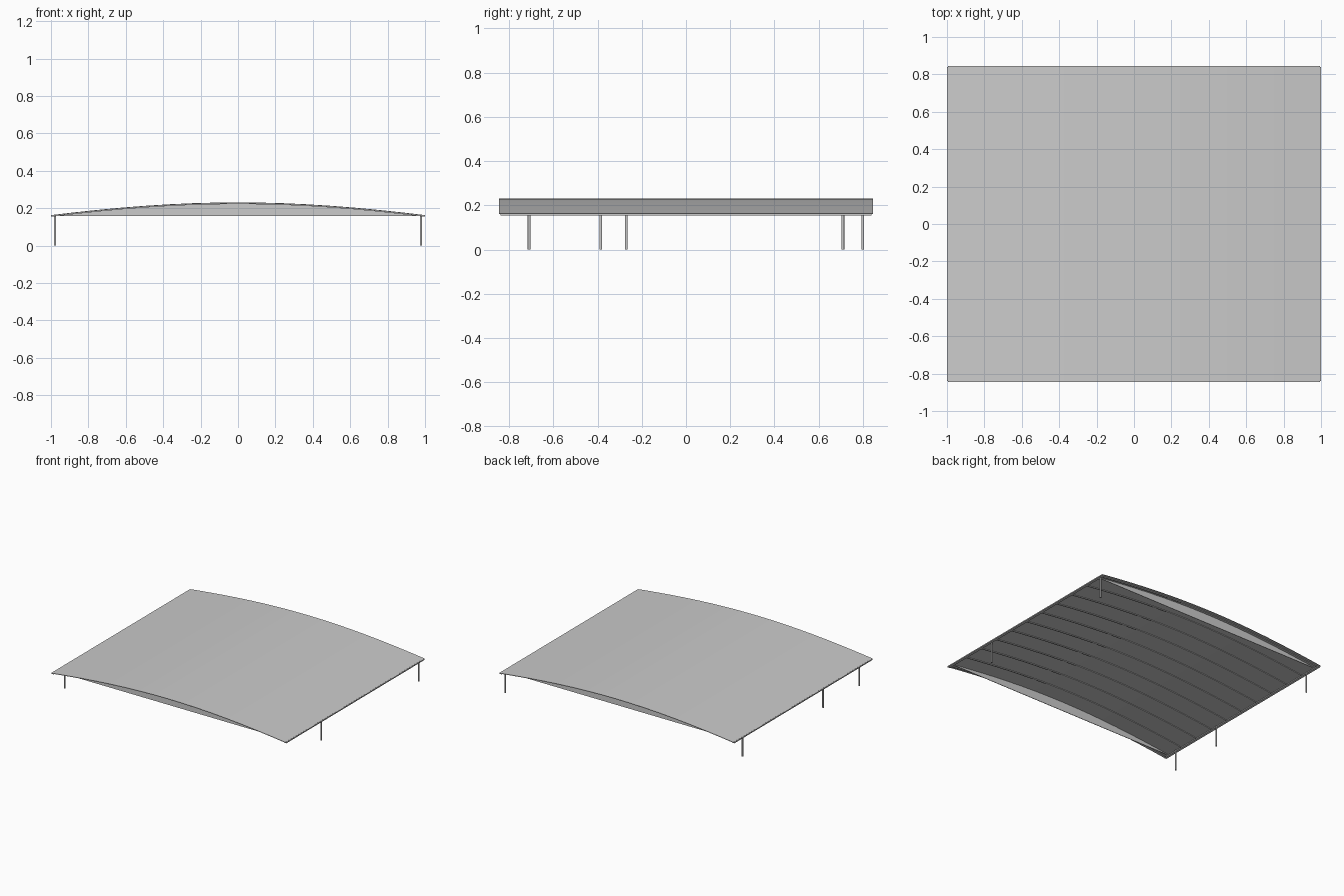
import bpy, math

if "Cube" in bpy.data.objects:
    bpy.data.objects.remove(bpy.data.objects["Cube"])

HALF_Y = 0.845
EAVE, RISE = 0.163, 0.068
SEGS = 16


def arch(x):
    """Height of the roof's upper surface at x."""
    return EAVE + RISE * (0.5 * (1 - x * x) + 0.5 * math.cos(math.pi * x / 2))


def extrude_profile(name, profile, y0, y1):
    """Extrude a closed x-z outline along y."""
    n = len(profile)
    verts = [(x, y, z) for y in (y0, y1) for x, z in profile]
    faces = [tuple(range(n)), tuple(range(2 * n - 1, n - 1, -1))]
    faces += [(i, i + n, (i + 1) % n + n, (i + 1) % n) for i in range(n)]
    mesh = bpy.data.meshes.new(name)
    mesh.from_pydata(verts, [], faces)
    obj = bpy.data.objects.new(name, mesh)
    bpy.context.collection.objects.link(obj)
    return obj


def band(half_x, top, bottom):
    """Arched strip lying between two offsets below the roof surface."""
    xs = [half_x * (2 * i / SEGS - 1) for i in range(SEGS + 1)]
    return ([(x, arch(x) - bottom) for x in xs]
            + [(x, arch(x) - top) for x in reversed(xs)])


def box(name, loc, size):
    bpy.ops.mesh.primitive_cube_add(size=1, location=loc)
    obj = bpy.context.object
    obj.name = name
    obj.scale = size
    return obj


# Arched roof sheet
extrude_profile("roof_sheet", band(0.995, 0, 0.004), -HALF_Y, HALF_Y)

# Curved rafters under the sheet
for i in range(11):
    y = -0.82 + i * 0.164
    extrude_profile(f"rafter_{i}", band(0.985, 0.004, 0.009), y - 0.005, y + 0.005)

# Gable infill panels, set in from the roof ends
gable = [(-0.98, 0.158), (0.98, 0.158)]
xs = [0.98 * (1 - 2 * i / SEGS) for i in range(SEGS + 1)]
gable += [(x, arch(x) - 0.003) for x in xs]
for name, y in (("front_gable", -0.795), ("back_gable", 0.795)):
    extrude_profile(name, gable, y - 0.002, y + 0.002)

# Eave beams along both sides
for name, s in (("left_eave_beam", -1), ("right_eave_beam", 1)):
    box(name, (s * 0.99, 0, 0.159), (0.02, 1.68, 0.008))

# Posts, unevenly spaced on each side
for side, s, ys in (("left", -1, (-0.71, -0.27, 0.71)), ("right", 1, (-0.385, 0.80))):
    for i, y in enumerate(ys):
        bpy.ops.mesh.primitive_cylinder_add(vertices=16, radius=0.006, depth=0.158,
                                            location=(s * 0.978, y, 0.079))
        bpy.context.object.name = f"{side}_post_{i}"
        bpy.ops.object.shade_smooth_by_angle()
